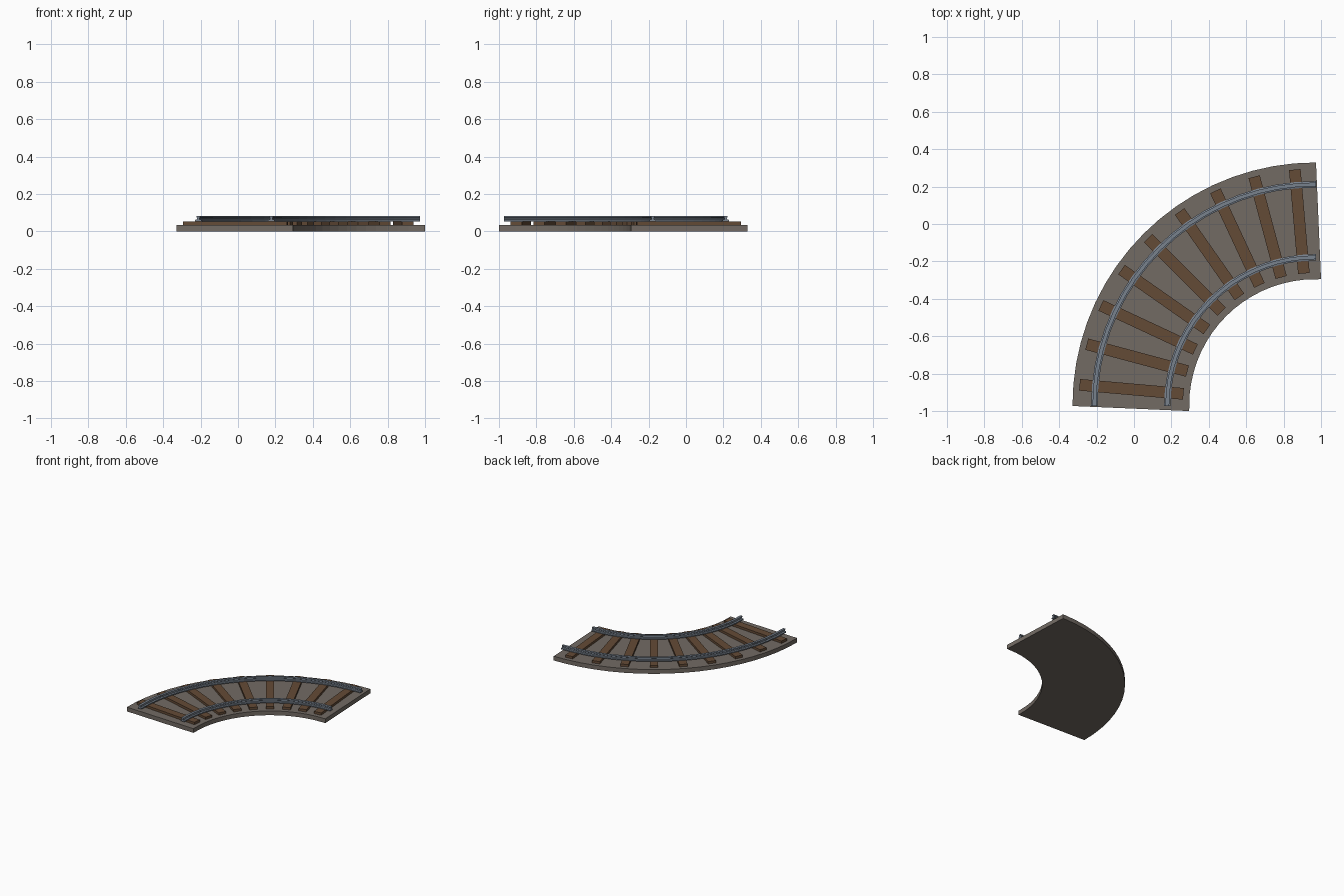
import bpy, bmesh, math
from mathutils import Vector

cube = bpy.data.objects.get("Cube")
if cube:
    bpy.data.objects.remove(cube, do_unlink=True)

CENTRE = Vector((0.97, -0.97, 0))   # centre of the quarter turn
RADIUS = 0.987                      # track centreline
GAUGE = 0.195                       # centreline to each rail
STEPS = 18
SLEEPERS = 9


def material(name, colour):
    mat = bpy.data.materials.new(name)
    mat.use_nodes = True
    rgba = (*colour, 1)
    mat.diffuse_color = rgba
    node = mat.node_tree.nodes["Principled BSDF"]
    node.inputs["Base Color"].default_value = rgba
    node.inputs["Roughness"].default_value = 0.8
    return mat


gravel = material("gravel grey", (0.171, 0.147, 0.127))
wood = material("sleeper brown", (0.127, 0.070, 0.037))
steel = material("rail steel", (0.188, 0.223, 0.270))


def finish(bm, name, mat):
    bmesh.ops.recalc_face_normals(bm, faces=bm.faces)
    mesh = bpy.data.meshes.new(name)
    bm.to_mesh(mesh)
    bm.free()
    mesh.materials.append(mat)
    obj = bpy.data.objects.new(name, mesh)
    bpy.context.collection.objects.link(obj)
    return obj


def sweep(name, profile, mat, overrun, tilt=0.0):
    """Sweep a (radius, height) profile round the bend, with slanted ends."""
    bm = bmesh.new()
    rings = []
    for i in range(STEPS + 1):
        a = math.radians(90) * i / STEPS
        outward = Vector((-math.sin(a), math.cos(a), 0))
        along = Vector((-math.cos(a), -math.sin(a), 0))
        end = -1 if i == 0 else 1 if i == STEPS else 0
        ring = []
        for r, z in profile:
            push = end * (overrun - tilt * (r - RADIUS))
            ring.append(bm.verts.new(CENTRE + outward * r + along * push + Vector((0, 0, z))))
        rings.append(ring)
    n = len(profile)
    for a, b in zip(rings, rings[1:]):
        for j in range(n):
            k = (j + 1) % n
            bm.faces.new((a[j], a[k], b[k], b[j]))
    bm.faces.new(rings[0])
    bm.faces.new(rings[-1])
    return finish(bm, name, mat)


# Curved gravel bed
inner, outer = RADIUS - 0.312, RADIUS + 0.312
sweep("track_bed", [(inner, 0), (outer, 0), (outer, 0.035), (inner, 0.035)],
      gravel, 0.0165, 0.0433)

# Rails: wide foot, thin web, narrower head
half = [(0.017, 0.053), (0.017, 0.062), (0.006, 0.065),
        (0.006, 0.072), (0.010, 0.075), (0.010, 0.083)]
section = half + [(-x, z) for x, z in reversed(half)]
for name, offset in (("inner_rail", -GAUGE), ("outer_rail", GAUGE)):
    sweep(name, [(RADIUS + offset + x, z) for x, z in section], steel, 0.004)

# Wooden sleepers, evenly spaced and pointing at the centre of the bend
for i in range(SLEEPERS):
    a = math.radians(90) * (i + 0.5) / SLEEPERS
    bm = bmesh.new()
    bmesh.ops.create_cube(bm, size=1)
    bmesh.ops.scale(bm, vec=(0.062, 0.557, 0.022), verts=bm.verts)
    sleeper = finish(bm, f"sleeper_{i + 1}", wood)
    sleeper.location = CENTRE + Vector((-math.sin(a) * RADIUS, math.cos(a) * RADIUS, 0.043))
    sleeper.rotation_euler.z = a
